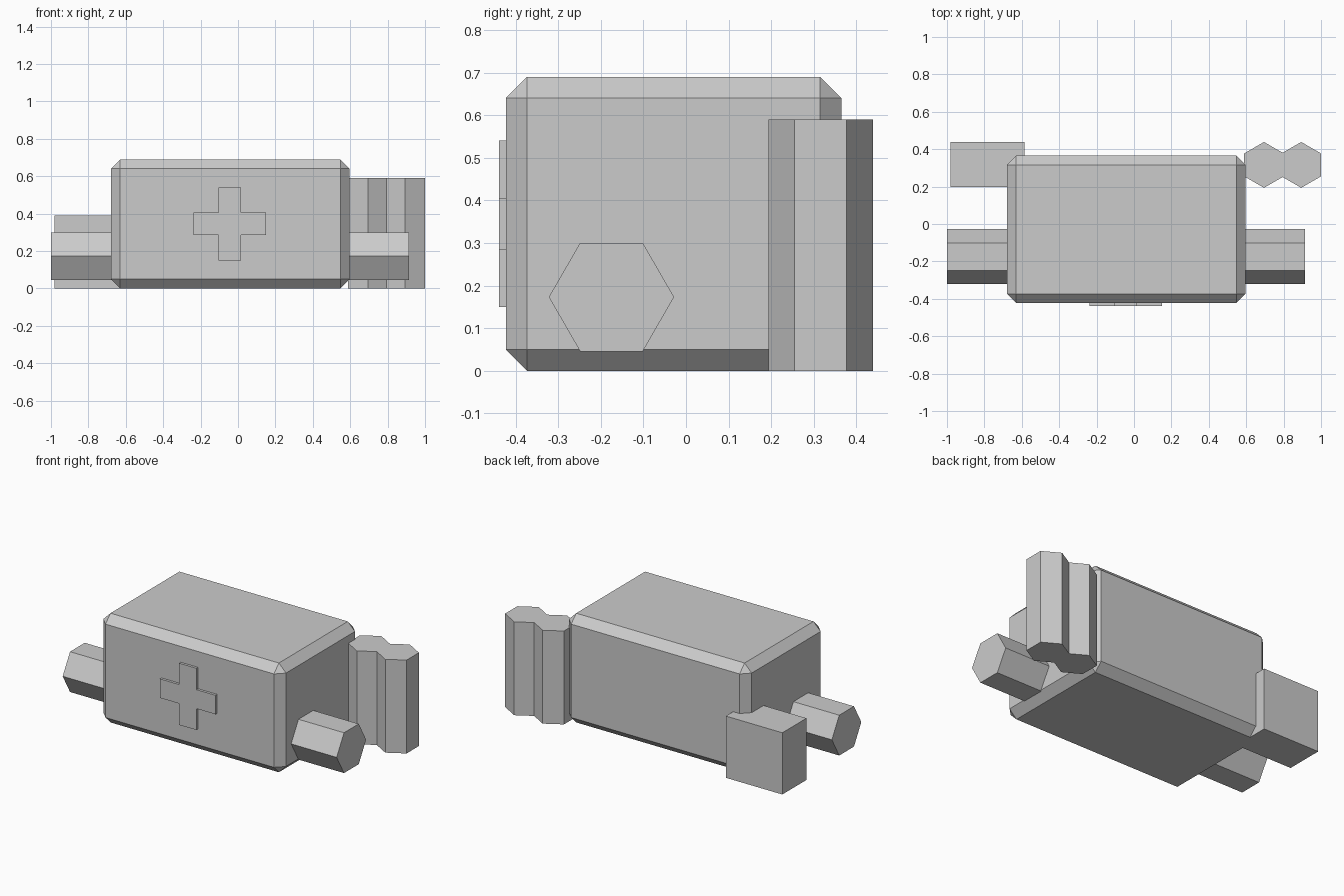
import bpy
import bmesh
import math

if "Cube" in bpy.data.objects:
    bpy.data.objects.remove(bpy.data.objects["Cube"], do_unlink=True)

grey = bpy.data.materials.new("plain grey")
grey.use_nodes = True
colour = (0.6, 0.6, 0.6, 1)
grey.diffuse_color = colour
grey.node_tree.nodes["Principled BSDF"].inputs["Base Color"].default_value = colour


def finish(obj, name):
    obj.name = name
    obj.data.materials.append(grey)
    return obj


def box(name, low, high):
    centre = [(a + b) / 2 for a, b in zip(low, high)]
    bpy.ops.mesh.primitive_cube_add(size=1, location=centre)
    obj = bpy.context.object
    obj.scale = [b - a for a, b in zip(low, high)]
    bpy.ops.object.transform_apply(location=False, rotation=False, scale=True)
    return finish(obj, name)


def hex_prism(name, radius, length, centre, rotation=(0, 0, 0)):
    bpy.ops.mesh.primitive_cylinder_add(vertices=6, radius=radius, depth=length,
                                        location=centre, rotation=rotation)
    return finish(bpy.context.object, name)


# Chamfered case body
body = box("case_body", (-0.68, -0.423, 0), (0.597, 0.365, 0.69))
chamfer = body.modifiers.new("chamfer", "BEVEL")
chamfer.width = 0.05
chamfer.segments = 1

# Hexagonal bar sticking out at both sides
hex_prism("side_bar", 0.147, 1.915, (-0.0425, -0.175, 0.173), (0, math.pi / 2, 0))

# Pair of upright hexagonal tubes behind the left side
for side, x in (("inner", 0.695), ("outer", 0.894)):
    hex_prism(side + "_upright_tube", 0.1225, 0.59, (x, 0.316, 0.295))

# Block behind the right side
box("rear_block", (-0.98, 0.197, 0), (-0.585, 0.438, 0.39))

# Raised cross on the front: quarter outline turned four times
half_long, half_wide = 0.195, 0.06
bm = bmesh.new()
outline = []
for turn in range(4):
    c, s = round(math.cos(turn * math.pi / 2)), round(math.sin(turn * math.pi / 2))
    for x, z in ((half_long, -half_wide), (half_long, half_wide), (half_wide, half_wide)):
        outline.append(bm.verts.new((x * c - z * s, 0, x * s + z * c)))
face = bm.faces.new(outline)
raised = bmesh.ops.extrude_face_region(bm, geom=[face])
verts = [v for v in raised["geom"] if isinstance(v, bmesh.types.BMVert)]
bmesh.ops.translate(bm, verts=verts, vec=(0, -0.017, 0))
bmesh.ops.recalc_face_normals(bm, faces=bm.faces)
mesh = bpy.data.meshes.new("front_cross")
bm.to_mesh(mesh)
bm.free()
cross = bpy.data.objects.new("front_cross", mesh)
cross.location = (-0.044, -0.422, 0.345)
bpy.context.collection.objects.link(cross)
finish(cross, "front_cross")
